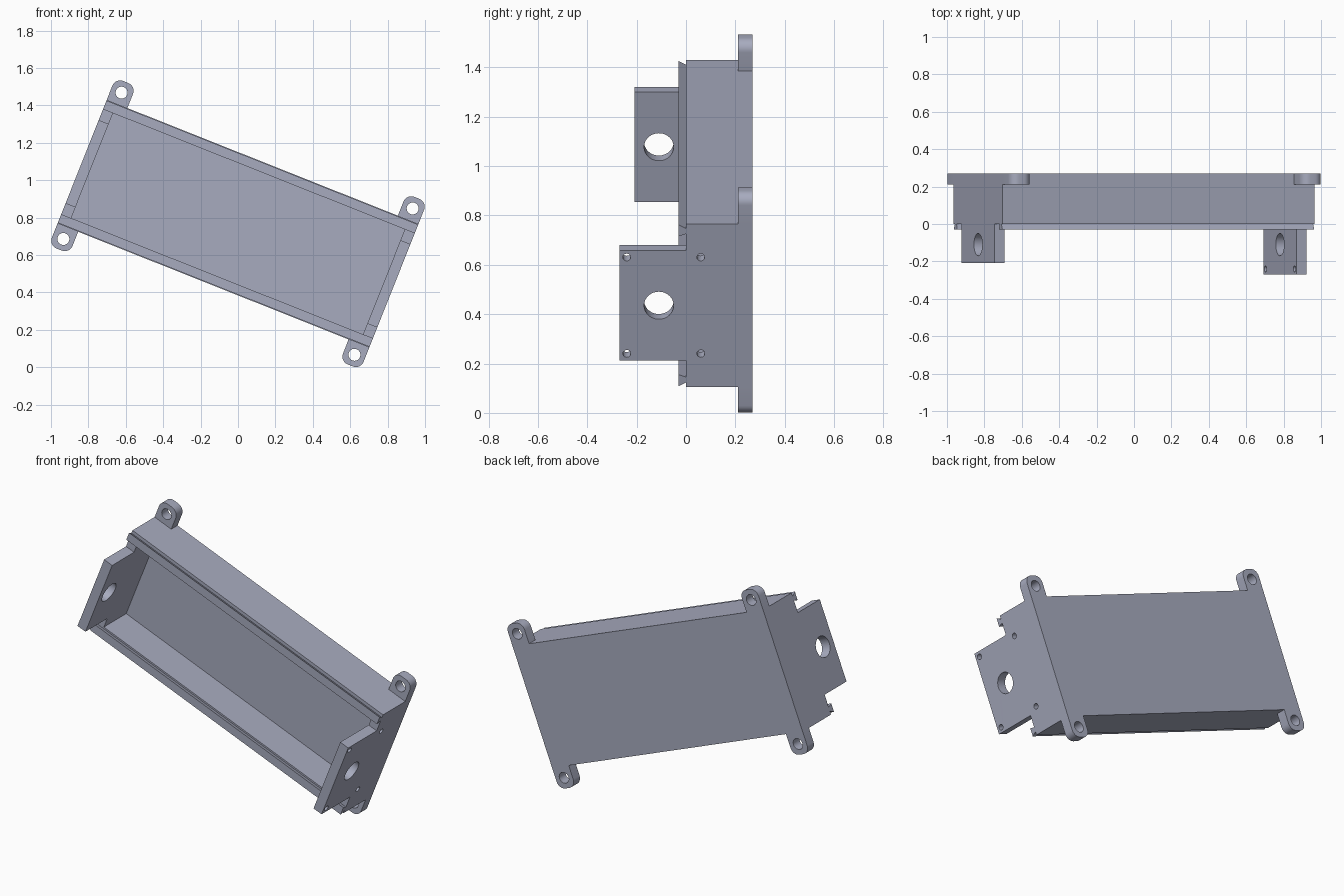
import bpy, bmesh, math
from mathutils import Matrix, Vector

if "Cube" in bpy.data.objects:
    bpy.data.objects.remove(bpy.data.objects["Cube"], do_unlink=True)

# Main sizes: the enclosure is laid out level, then tilted about Y
HL, HW, WALL = 0.897, 0.356, 0.057      # half length, half width, end wall
CAV = 0.302                             # half width of the cavity
BACK, FLOOR = 0.27, 0.212
TILT = Matrix.Translation((0, 0, 0.767)) @ Matrix.Rotation(math.radians(21.7), 4, 'Y')

mat = bpy.data.materials.new("blue grey")
mat.use_nodes = True
colour = (0.39, 0.41, 0.52, 1)
mat.diffuse_color = colour
mat.node_tree.nodes["Principled BSDF"].inputs["Base Color"].default_value = colour

# Profile planes: ALONG extrudes along the length, FLAT along the depth
ALONG = Matrix(((0, 0, 1, 0), (0, 1, 0, 0), (-1, 0, 0, 0), (0, 0, 0, 1)))
FLAT = Matrix(((1, 0, 0, 0), (0, 0, -1, 0), (0, 1, 0, 0), (0, 0, 0, 1)))


def circle(cx, cy, r, n=32):
    return [(cx + r * math.cos(2 * math.pi * i / n),
             cy + r * math.sin(2 * math.pi * i / n)) for i in range(n)]


def finish(name, mesh):
    """Tidy the mesh, tilt it into place and shade it."""
    bm = bmesh.new()
    bm.from_mesh(mesh)
    bmesh.ops.remove_doubles(bm, verts=bm.verts, dist=1e-5)
    bmesh.ops.transform(bm, matrix=TILT, verts=bm.verts)
    bmesh.ops.recalc_face_normals(bm, faces=bm.faces)
    bm.to_mesh(mesh)
    bm.free()
    mesh.materials.clear()
    mesh.materials.append(mat)
    ob = bpy.data.objects.new(name, mesh)
    bpy.context.collection.objects.link(ob)
    bpy.ops.object.select_all(action='DESELECT')
    ob.select_set(True)
    bpy.context.view_layer.objects.active = ob
    bpy.ops.object.shade_smooth_by_angle(angle=math.radians(30))
    return ob


def slab(name, loops, thickness, plane, centre):
    """Extrude an outline (first loop) with holes (other loops)."""
    cu = bpy.data.curves.new(name, 'CURVE')
    cu.dimensions, cu.fill_mode, cu.extrude = '2D', 'BOTH', thickness / 2
    for loop in loops:
        sp = cu.splines.new('POLY')
        sp.points.add(len(loop) - 1)
        for p, (x, y) in zip(sp.points, loop):
            p.co = (x, y, 0, 1)
        sp.use_cyclic_u = True
    tmp = bpy.data.objects.new(name + "_outline", cu)
    bpy.context.collection.objects.link(tmp)
    dg = bpy.context.evaluated_depsgraph_get()
    mesh = bpy.data.meshes.new_from_object(tmp.evaluated_get(dg))
    bpy.data.objects.remove(tmp, do_unlink=True)
    bpy.data.curves.remove(cu)
    mesh.transform(Matrix.Translation(centre) @ plane)
    mesh.name = name
    return finish(name, mesh)


def box(name, lo, hi):
    lo, hi = Vector(lo), Vector(hi)
    bm = bmesh.new()
    bmesh.ops.create_cube(bm, size=1, matrix=Matrix.Translation((lo + hi) / 2)
                          @ Matrix.Diagonal((*(hi - lo), 1)))
    mesh = bpy.data.meshes.new(name)
    bm.to_mesh(mesh)
    bm.free()
    return finish(name, mesh)


# Floor and long walls
IL = HL - WALL
box("floor", (-IL, FLOOR, -CAV), (IL, BACK, CAV))
for side, s in (("upper", 1), ("lower", -1)):
    a, b = sorted((s * CAV, s * HW))
    box(side + "_wall", (-IL, 0, a), (IL, BACK, b))
    # Dovetail rail for a sliding lid, wider at its tip
    rail = [(0.312, 0), (0.336, 0), (0.352, -0.03), (0.302, -0.03)]
    slab(side + "_rail", [[(-s * v, y) for v, y in rail]], 2 * HL, ALONG, (0, 0, 0))


# End walls, each with a raised plate and a cable hole
def end_wall(name, s, tip, screw_holes):
    w = 0.24
    outline = [(-HW, BACK), (HW, BACK), (HW, 0), (w, 0), (w, tip),
               (-w, tip), (-w, 0), (-HW, 0)]
    holes = [circle(0, -0.11, 0.06, 48)]
    if screw_holes:
        holes += [circle(v, y, 0.016, 24) for v in (-0.21, 0.21) for y in (-0.24, 0.06)]
    slab(name, [outline] + holes, WALL, ALONG, (s * (HL - WALL / 2), 0, 0))


end_wall("left_end_wall", 1, -0.27, True)
end_wall("right_end_wall", -1, -0.208, False)

# Mounting ears at the four corners, rounded on their free corners
EW, EH, R = 0.0595, 0.126, 0.045
ear = [(-EW, 0), (EW, 0)]
for cx, start in ((EW - R, 0), (R - EW, 90)):
    for i in range(9):
        t = math.radians(start + i * 90 / 8)
        ear.append((cx + R * math.cos(t), EH - R + R * math.sin(t)))
for end, sx in (("left", 1), ("right", -1)):
    for side, sz in (("upper", 1), ("lower", -1)):
        loops = [[(x, sz * y) for x, y in loop]
                 for loop in (ear, circle(0, 0.065, 0.032))]
        slab(f"{end}_{side}_ear", loops, 0.06, FLAT,
             (sx * (HL - EW), BACK - 0.03, sz * HW))
